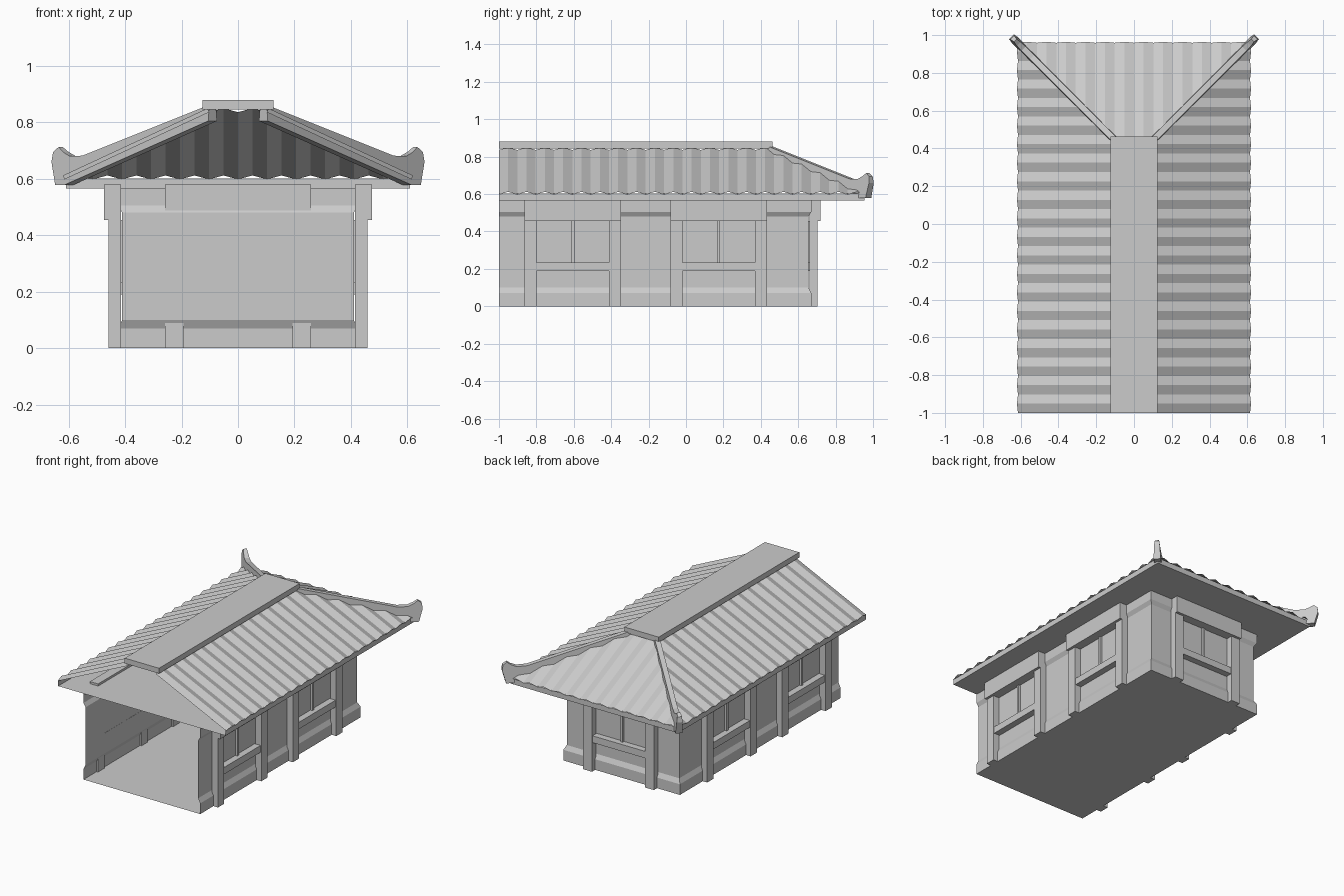
import bpy, bmesh, math
from mathutils import Matrix, Vector

cube = bpy.data.objects.get("Cube")
if cube:
    bpy.data.objects.remove(cube, do_unlink=True)

grey = bpy.data.materials.new("stone_grey")
grey.use_nodes = True
COLOR = (0.6, 0.6, 0.6, 1)
grey.diffuse_color = COLOR
grey.node_tree.nodes["Principled BSDF"].inputs["Base Color"].default_value = COLOR


def make(name, bm, matrix=None):
    bmesh.ops.recalc_face_normals(bm, faces=bm.faces)
    if matrix:
        bm.transform(matrix)
    mesh = bpy.data.meshes.new(name)
    bm.to_mesh(mesh)
    bm.free()
    mesh.materials.append(grey)
    obj = bpy.data.objects.new(name, mesh)
    bpy.context.collection.objects.link(obj)
    return obj


def box(name, x, y, z, matrix=None):
    bm = bmesh.new()
    bmesh.ops.create_cube(bm, size=1)
    for v in bm.verts:
        v.co = [r[0] + (c + 0.5) * (r[1] - r[0]) for c, r in zip(v.co, (x, y, z))]
    return make(name, bm, matrix)


def loft(name, rows, cap_first=False):
    """Skin a sheet through rows of points."""
    bm = bmesh.new()
    rows = [[bm.verts.new(p) for p in row] for row in rows]
    for a, b in zip(rows, rows[1:]):
        for i in range(len(a) - 1):
            bm.faces.new((a[i], a[i + 1], b[i + 1], b[i]))
    if cap_first:
        bm.faces.new(rows[0])
    return make(name, bm)


FRONT = -1.0


def u_path(x, y, z):
    return [(-x, FRONT, z), (-x, y, z), (x, y, z), (x, FRONT, z)]


# Hollow wall shell with plinth and flared top, open at the front
levels = [(0, 0.425), (0.07, 0.425), (0.1, 0.41), (0.48, 0.41), (0.505, 0.425), (0.565, 0.425)]
loft("wall_shell", [u_path(d, d + 0.245, z) for z, d in levels], cap_first=True)

# Soffit and eave fascia, open at the front
loft("eave_tray", [u_path(0.61, 0.955, z) for z in (0.566, 0.602)], cap_first=True)


# Timber bay: two posts, lintel, rail and centre bar; local x along wall, -y outward
def bay(name, matrix):
    for side, label in ((-1, "left"), (1, "right")):
        edges = sorted((side * 0.193, side * 0.258))
        box(f"{name}_{label}_post", edges, (-0.033, 0.01), (0, 0.46), matrix)
    box(f"{name}_lintel", (-0.258, 0.258), (-0.05, 0.01), (0.455, 0.58), matrix)
    box(f"{name}_rail", (-0.193, 0.193), (-0.028, 0.016), (0.19, 0.235), matrix)
    box(f"{name}_centre_bar", (-0.008, 0.008), (0, 0.016), (0.235, 0.455), matrix)


for side, label in ((1, "left"), (-1, "right")):
    turn = Matrix.Rotation(side * math.pi / 2, 4, "Z")
    for y, place in ((-0.605, "front"), (0.175, "rear")):
        bay(f"{label}_{place}_bay", Matrix.Translation((side * 0.425, y, 0)) @ turn)
bay("back_bay", Matrix.Translation((0, 0.67, 0)) @ Matrix.Rotation(math.pi, 4, "Z"))

# Corrugated roof slopes, mitred along the hips
WAVE = 0.007
EAVE_X, EAVE_Y, EAVE_Z = 0.617, 0.962, 0.605
TOP_X, TOP_Y, TOP_Z = 0.105, 0.45, 0.843


def ripple(i):
    return WAVE if i % 2 else -WAVE


for side, label in ((1, "left"), (-1, "right")):
    lower, upper = [], []
    count = 40
    for i in range(count + 1):
        y = FRONT + (EAVE_Y - FRONT) * i / count
        t = max(0, (y - TOP_Y) / (EAVE_Y - TOP_Y))
        x = TOP_X + (EAVE_X - TOP_X) * t
        z = TOP_Z + (EAVE_Z - TOP_Z) * t
        h = ripple(i)
        lower.append((side * (EAVE_X + h * 0.4), y, EAVE_Z + h))
        upper.append((side * (x + h * 0.4), y, z + h))
    loft(f"{label}_roof_slope", [lower, upper])

lower, upper = [], []
count = 24
for i in range(count + 1):
    x = EAVE_X * (2 * i / count - 1)
    t = max(0, (abs(x) - TOP_X) / (EAVE_X - TOP_X))
    h = ripple(i)
    lower.append((x, EAVE_Y + h * 0.4, EAVE_Z + h))
    upper.append((x, TOP_Y + (EAVE_Y - TOP_Y) * t + h * 0.4, TOP_Z + (EAVE_Z - TOP_Z) * t + h))
loft("back_roof_slope", [lower, upper])

# Flat ridge cap
box("ridge_cap", (-0.125, 0.125), (FRONT, 0.463), (0.845, 0.88))

# Hip ridges with upturned tips: distance out, height, half thickness
hip = [(0.09, 0.805, 0.022), (0.09, 0.862, 0.016), (0.34, 0.762, 0.016), (0.54, 0.682, 0.016),
       (0.585, 0.68, 0.016), (0.61, 0.695, 0.014), (0.628, 0.713, 0.01), (0.645, 0.695, 0.014),
       (0.648, 0.66, 0.018), (0.632, 0.578, 0.022), (0.6, 0.578, 0.022)]
for side, label in ((1, "left"), (-1, "right")):
    across = Vector((side, -1, 0)).normalized()
    bm = bmesh.new()
    faces = []
    for s in (-1, 1):
        faces.append([bm.verts.new(Vector((side * d, d + 0.343, z)) + across * w * s)
                      for d, z, w in hip])
        bm.faces.new(faces[-1])
    a, b = faces
    for i in range(len(hip)):
        j = (i + 1) % len(hip)
        bm.faces.new((a[i], a[j], b[j], b[i]))
    make(f"{label}_hip_ridge", bm)
